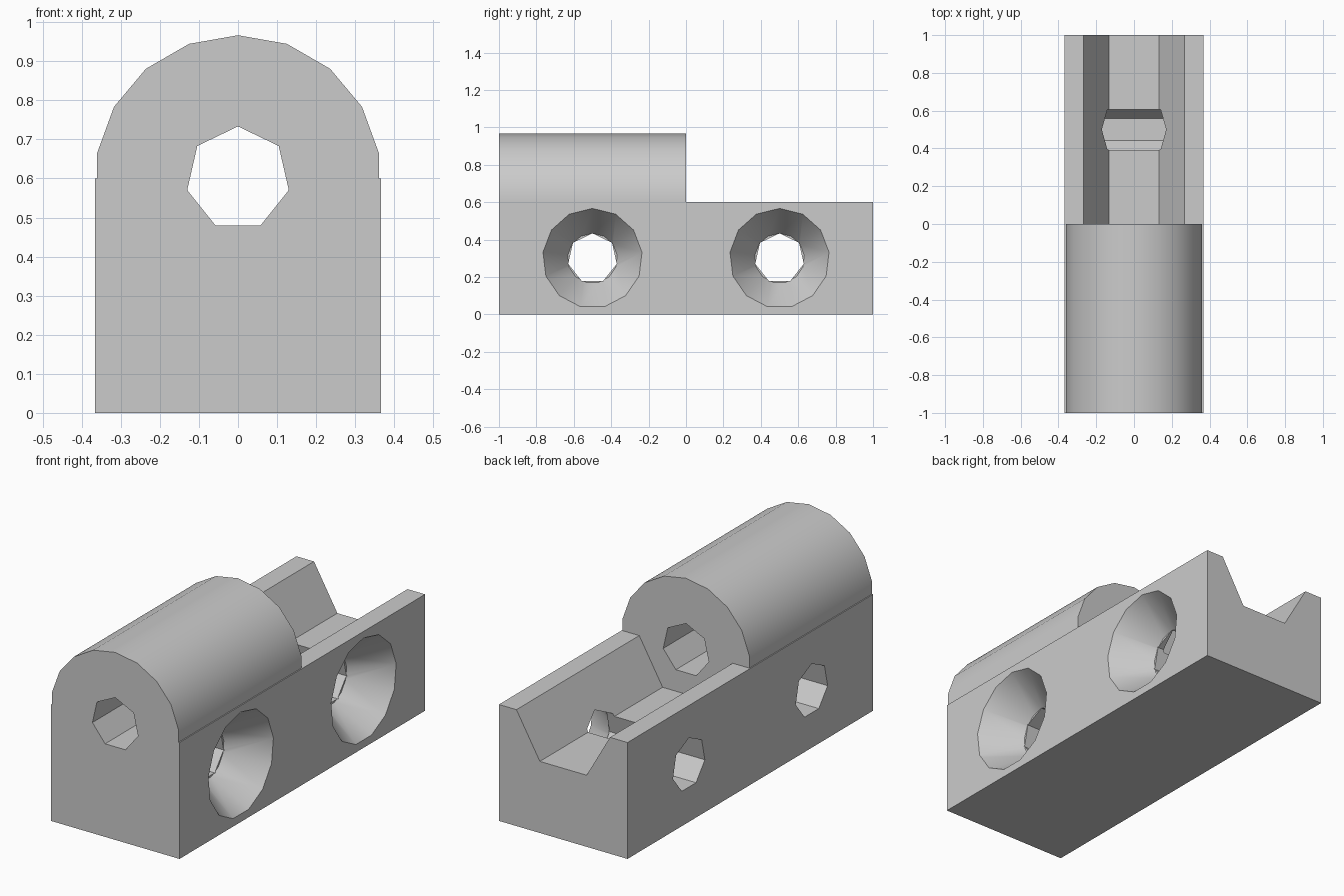
import bpy, bmesh, math

if "Cube" in bpy.data.objects:
    bpy.data.objects.remove(bpy.data.objects["Cube"])

U = 1 / 15          # one design unit
W, H = 5.5 * U, 9 * U   # half width and height of the block

grey = bpy.data.materials.new("light grey")
grey.diffuse_color = (0.6, 0.6, 0.6, 1)
grey.use_nodes = True
grey.node_tree.nodes["Principled BSDF"].inputs["Base Color"].default_value = grey.diffuse_color


def make(name, bm):
    bmesh.ops.recalc_face_normals(bm, faces=bm.faces)
    me = bpy.data.meshes.new(name)
    bm.to_mesh(me)
    bm.free()
    ob = bpy.data.objects.new(name, me)
    me.materials.append(grey)
    bpy.context.collection.objects.link(ob)
    return ob


def loft(name, axis, stations, n, across, z, phase=0.0):
    """Skin n-sided rings (position along axis, radius); first corner points up."""
    bm = bmesh.new()
    rings = []
    for pos, r in stations:
        ring = []
        for i in range(n):
            a = phase + 2 * math.pi * i / n
            s, t = across + r * math.sin(a), z + r * math.cos(a)
            ring.append(bm.verts.new((pos, s, t) if axis == "x" else (s, pos, t)))
        rings.append(ring)
    for a, b in zip(rings, rings[1:]):
        for i in range(n):
            j = (i + 1) % n
            bm.faces.new((a[i], a[j], b[j], b[i]))
    bm.faces.new(rings[0])
    bm.faces.new(rings[-1])
    return make(name, bm)


# base block
bm = bmesh.new()
bmesh.ops.create_cube(bm, size=1)
for v in bm.verts:
    v.co = (v.co.x * 2 * W, v.co.y * 2, (v.co.z + 0.5) * H)
body = make("hinge_body", bm)

# rounded barrel over the front half
barrel = loft("barrel", "y", [(-1, W), (0, W)], 18, 0, H)
# hexagonal trough in the rear half, and the pin bore through the barrel
trough = loft("trough_cutter", "y", [(0, 4 * U), (1.2, 4 * U)], 6, 0, H, math.pi / 6)
bore = loft("bore_cutter", "y", [(-1.2, 2 * U), (0.2, 2 * U)], 7, 0, H)
steps = [(barrel, "UNION"), (trough, "DIFFERENCE"), (bore, "DIFFERENCE")]

# two cross holes, each with a countersink on the right side
depth, over = 0.19, 0.1
slope = 2 * U / depth
for y in (-0.5, 0.5):
    hole = loft("screw_hole_cutter", "x", [(-0.6, 2 * U), (0.6, 2 * U)], 7, y, H / 2)
    sink = loft("countersink_cutter", "x",
                [(W - depth, 2 * U), (W + over, 4 * U + slope * over)], 13, y, H / 2)
    steps += [(sink, "DIFFERENCE"), (hole, "DIFFERENCE")]

bpy.context.view_layer.objects.active = body
body.select_set(True)
for tool, op in steps:
    mod = body.modifiers.new(op.lower(), "BOOLEAN")
    mod.operation, mod.object, mod.solver = op, tool, "EXACT"
    tool.hide_render = True
    bpy.ops.object.modifier_apply(modifier=mod.name)
for tool, op in steps:
    bpy.data.objects.remove(tool)

bpy.ops.object.shade_smooth_by_angle(angle=math.radians(30))
